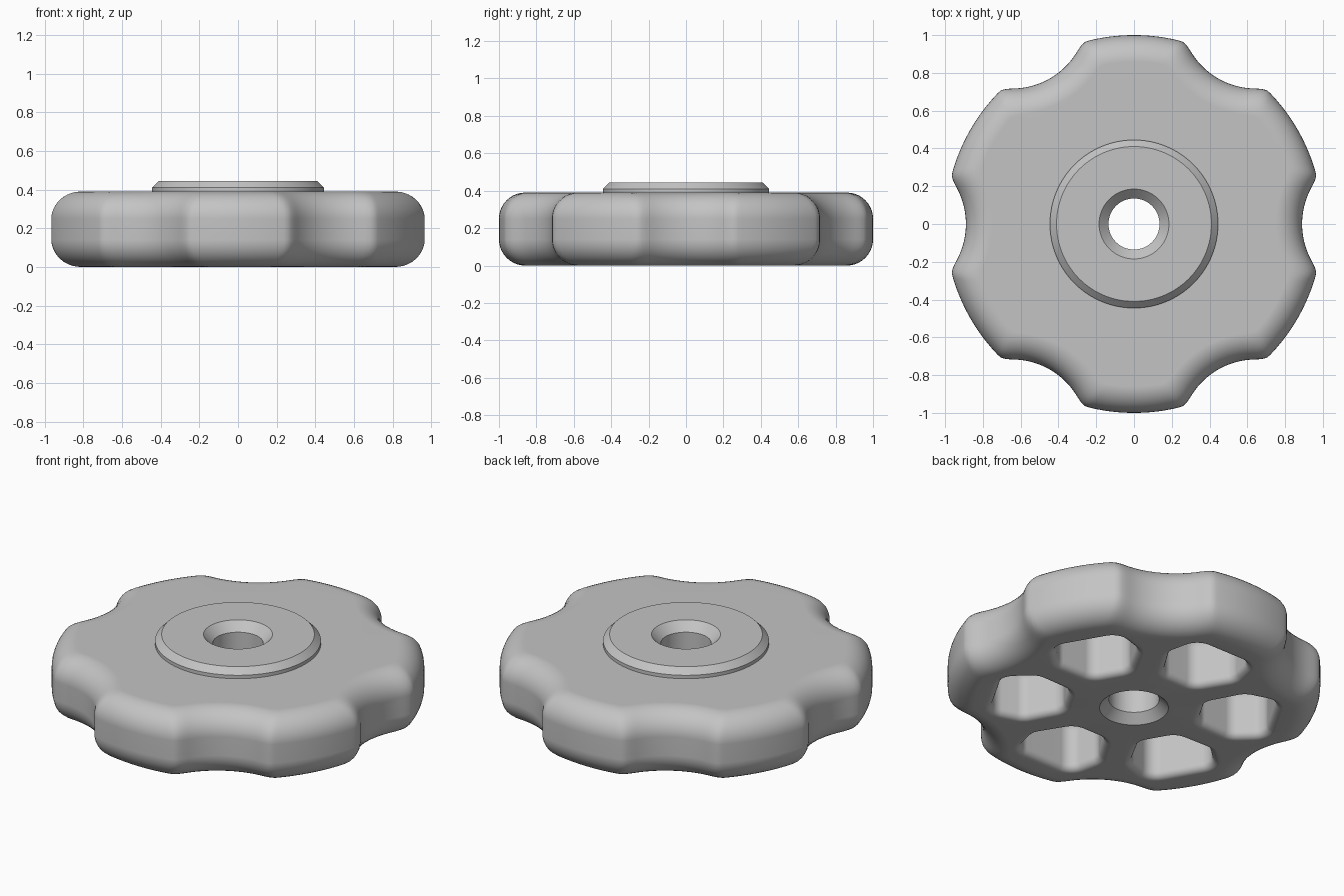
import bpy
import bmesh
from math import sin, cos, pi, sqrt, tau, radians, atan2
from mathutils import Matrix, Vector

cube = bpy.data.objects.get("Cube")
if cube:
    bpy.data.objects.remove(cube)

SEGMENTS = 288
HEIGHT = 0.39
FILLET = 0.14
LOBES = 6

grey = bpy.data.materials.new("plain grey")
grey.use_nodes = True
colour = (0.55, 0.55, 0.55, 1)
grey.diffuse_color = colour
grey.node_tree.nodes["Principled BSDF"].inputs["Base Color"].default_value = colour


def make_object(name, bm):
    bmesh.ops.recalc_face_normals(bm, faces=bm.faces)
    mesh = bpy.data.meshes.new(name)
    bm.to_mesh(mesh)
    bm.free()
    mesh.materials.append(grey)
    obj = bpy.data.objects.new(name, mesh)
    bpy.context.collection.objects.link(obj)
    return obj


def bridge(bm, a, b):
    n = len(a)
    for i in range(n):
        j = (i + 1) % n
        bm.faces.new((a[i], a[j], b[j], b[i]))


def rim_radius(angle, inset):
    """Round rim with finger notches, moved inwards by inset."""
    outer = 1 - inset
    step = tau / LOBES
    phi = (angle + step / 2) % step - step / 2
    centre, notch = 1.29, 0.4 + inset
    under = notch ** 2 - (centre * sin(phi)) ** 2
    if under <= 0:
        return outer
    scoop = centre * cos(phi) - sqrt(under)
    blend = 0.04
    h = max(blend - abs(outer - scoop), 0) / blend
    return min(outer, scoop) - h * h * blend / 4


# Wheel: a closed loop of rings around the rim, raised hub and bore
bm = bmesh.new()
rings = []


def add_ring(radius_at, z):
    ring = []
    for i in range(SEGMENTS):
        a = tau * i / SEGMENTS
        r = radius_at(a)
        ring.append(bm.verts.new((r * cos(a), r * sin(a), z)))
    rings.append(ring)


STEPS = 10
for side in (0, 1):
    for k in range(STEPS + 1):
        t = pi / 2 * (k if side == 0 else STEPS - k) / STEPS
        inset = FILLET * (1 - sin(t))
        edge = FILLET * (1 - cos(t))
        z = edge if side == 0 else HEIGHT - edge
        add_ring(lambda a, d=inset: rim_radius(a, d), z)

hub_profile = [(0.445, 0.39), (0.445, 0.41), (0.41, 0.445), (0.185, 0.445),
               (0.135, 0.395), (0.135, 0.05), (0.185, 0)]
for r, z in hub_profile:
    add_ring(lambda a, r=r: r, z)
for i, ring in enumerate(rings):
    bridge(bm, ring, rings[(i + 1) % len(rings)])
wheel = make_object("hand_wheel", bm)

# Pockets: rounded hollows in the underside, one behind each lobe
half = [(0.45, 0.06), (0.58, 0.14), (0.67, 0.12)]
core = [Vector((x, -y)) for x, y in half] + [Vector(p) for p in reversed(half)]


def pocket_outline(radius):
    """Rounded polygon made by growing the core by a radius."""
    points = []
    n = len(core)
    for i, p in enumerate(core):
        before, after = p - core[i - 1], core[(i + 1) % n] - p
        start = atan2(-before.x, before.y)
        turn = (atan2(-after.x, after.y) - start) % tau
        for k in range(7):
            a = start + turn * k / 6
            points.append((p.x + radius * cos(a), p.y + radius * sin(a)))
    return points


WALL, LIP, FLOOR, ROUND = 0.08, 0.04, 0.3, 0.06
levels = [(WALL + LIP, -0.05)]
for k in range(7):
    t = pi / 2 * k / 6
    levels.append((WALL + LIP * (1 - sin(t)), LIP * (1 - cos(t))))
for k in range(7):
    t = pi / 2 * k / 6
    levels.append((WALL - ROUND * (1 - cos(t)), FLOOR - ROUND * (1 - sin(t))))

bm = bmesh.new()
for lobe in range(LOBES):
    turn = Matrix.Rotation(radians(30) + tau * lobe / LOBES, 3, "Z")
    stack = [[bm.verts.new(turn @ Vector((x, y, z))) for x, y in pocket_outline(r)]
             for r, z in levels]
    for a, b in zip(stack, stack[1:]):
        bridge(bm, a, b)
    bm.faces.new(stack[0])
    bm.faces.new(stack[-1])
cutter = make_object("pocket_cutter", bm)
cutter.hide_render = True

bpy.ops.object.select_all(action="DESELECT")
wheel.select_set(True)
bpy.context.view_layer.objects.active = wheel
cut = wheel.modifiers.new("pockets", "BOOLEAN")
cut.operation = "DIFFERENCE"
cut.solver = "EXACT"
cut.object = cutter
bpy.ops.object.modifier_apply(modifier=cut.name)
bpy.data.objects.remove(cutter)

# Smooth rounded surfaces, crisp chamfers
bpy.ops.object.shade_smooth_by_angle(angle=radians(30))
weighted = wheel.modifiers.new("flat_faces", "WEIGHTED_NORMAL")
weighted.keep_sharp = True
